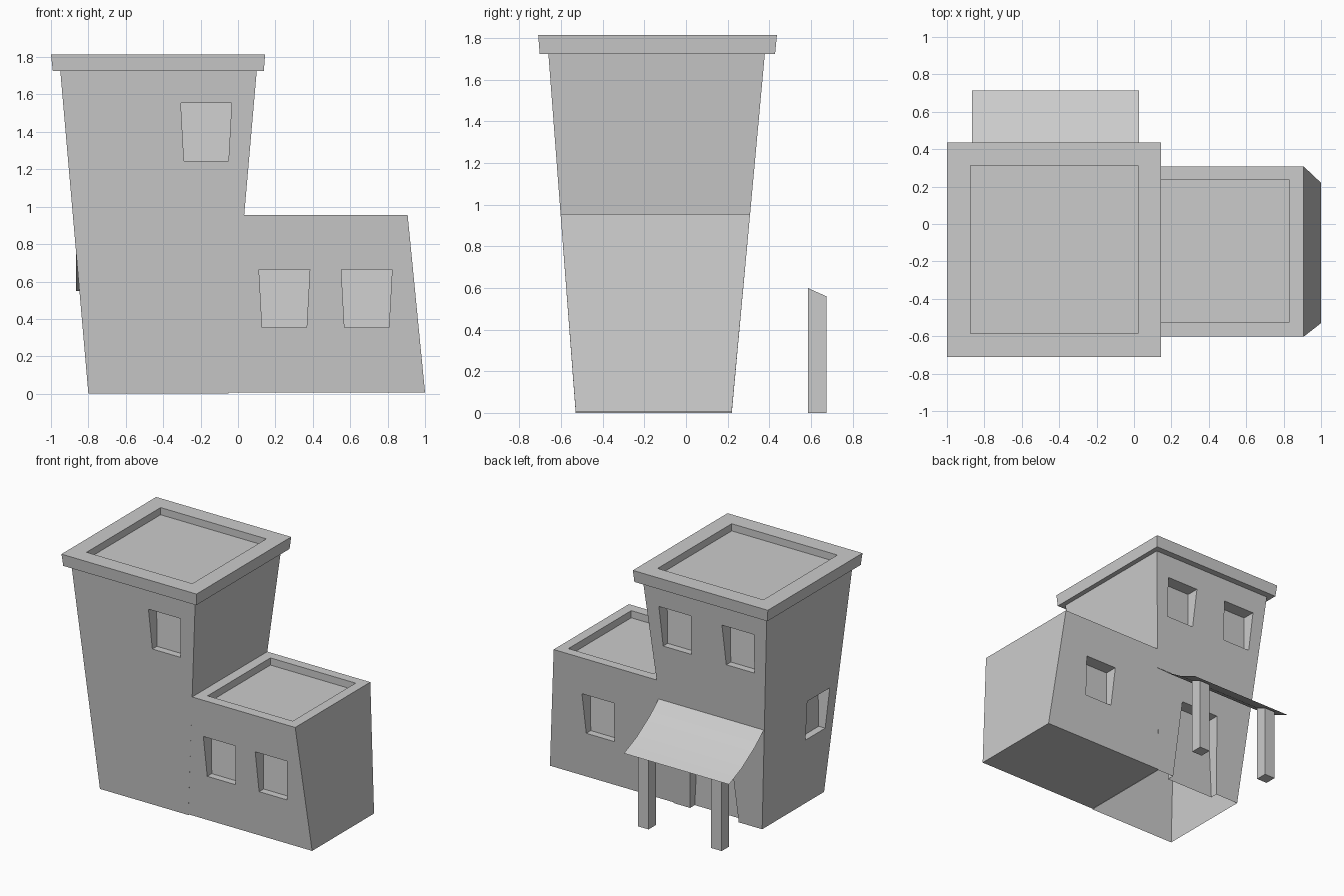
import bpy, bmesh

cube = bpy.data.objects.get("Cube")
if cube:
    bpy.data.objects.remove(cube, do_unlink=True)

# One flat plaster grey for everything
plaster = bpy.data.materials.new("plaster_grey")
plaster.use_nodes = True
GREY = (0.6, 0.6, 0.6, 1)
plaster.diffuse_color = GREY
plaster.node_tree.nodes["Principled BSDF"].inputs["Base Color"].default_value = GREY


def finish(name, bm):
    bmesh.ops.recalc_face_normals(bm, faces=bm.faces)
    mesh = bpy.data.meshes.new(name)
    bm.to_mesh(mesh)
    bm.free()
    mesh.materials.append(plaster)
    obj = bpy.data.objects.new(name, mesh)
    bpy.context.collection.objects.link(obj)
    return obj


def tapered_box(name, z0, low, z1, high):
    """Box between two rectangles, each (x0, x1, y0, y1)."""
    bm = bmesh.new()
    rings = []
    for z, (x0, x1, y0, y1) in ((z0, low), (z1, high)):
        corners = ((x0, y0), (x1, y0), (x1, y1), (x0, y1))
        rings.append([bm.verts.new((x, y, z)) for x, y in corners])
    bm.faces.new(rings[0])
    bm.faces.new(rings[1])
    for i in range(4):
        j = (i + 1) % 4
        bm.faces.new((rings[0][i], rings[0][j], rings[1][j], rings[1][i]))
    return finish(name, bm)


def cut(target, cutter):
    mod = target.modifiers.new("cut", "BOOLEAN")
    mod.operation = "DIFFERENCE"
    mod.solver = "EXACT"
    mod.object = cutter
    bpy.context.view_layer.objects.active = target
    bpy.ops.object.modifier_apply(modifier=mod.name)
    bpy.data.objects.remove(cutter, do_unlink=True)


# Leaning wall planes: position at a given height
WALLS = {
    "front": lambda z: -0.53 - 0.076 * z,
    "back": lambda z: 0.22 + 0.092 * z,
    "side": lambda z: -0.8 - 0.087 * z,
}


def opening(target, wall, centre, z0, z1, half_low, half_high, deep_low=0.055, deep_high=0.1):
    """Recess a tapered opening into one wall."""
    rects = []
    for z, half, deep in ((z0, half_low, deep_low), (z1, half_high, deep_high)):
        surface = WALLS[wall](z)
        inward = -1 if wall == "back" else 1
        a, b = sorted((surface + inward * deep, surface - inward * 0.2))
        span = (centre - half, centre + half)
        rects.append((a, b, *span) if wall == "side" else (*span, a, b))
    cut(target, tapered_box("cutter", z0, rects[0], z1, rects[1]))


def window(target, wall, centre, z0):
    opening(target, wall, centre, z0, z0 + 0.31, 0.119, 0.136)


def section(x0, x1, z):
    return (x0, x1, WALLS["front"](z), WALLS["back"](z))


# Tower, open underneath
TOP, EAVE = 1.815, 1.725
tower = tapered_box("tower", 0, section(-0.8, -0.05, 0),
                    EAVE, section(-0.95, 0.10, EAVE))
window(tower, "front", -0.17, 1.245)
for x in (-0.16, -0.695):
    window(tower, "back", x, 1.245)
window(tower, "side", -0.36, 0.52)
opening(tower, "back", -0.395, -0.1, 0.62, 0.213, 0.165, 0.05, 0.1)

bm = bmesh.new()
bm.from_mesh(tower.data)
floor = [f for f in bm.faces if f.calc_center_median().z < 0.001]
bmesh.ops.delete(bm, geom=floor, context="FACES_ONLY")
bm.to_mesh(tower.data)
bm.free()

# Flat cornice with sunken roof
cornice = tapered_box("cornice", EAVE, (-0.99, 0.138, -0.703, 0.428),
                      TOP, (-1.0, 0.145, -0.71, 0.437))
roof = (-0.875, 0.022, -0.585, 0.312)
cut(cornice, tapered_box("cutter", TOP - 0.055, roof, TOP + 0.1, roof))

# Low wing with sunken roof
WING = 0.955
wing = tapered_box("wing", 0.006, section(-0.05, 1.0, 0), WING, section(0.033, 0.907, WING))
for x in (0.248, 0.688):
    window(wing, "front", x, 0.355)
window(wing, "back", 0.55, 0.355)
terrace = (0.11, 0.832, -0.525, 0.236)
cut(wing, tapered_box("cutter", WING - 0.055, terrace, WING + 0.1, terrace))

# Sagging cloth awning over the door
bm = bmesh.new()
rows = []
for y, z in ((0.292, 0.808), (0.40, 0.718), (0.56, 0.617), (0.715, 0.55)):
    rows.append([bm.verts.new((x, y, z)) for x in (-0.866, 0.026)])
for a, b in zip(rows, rows[1:]):
    bm.faces.new((a[0], b[0], b[1], a[1]))
awning = finish("awning", bm)
for poly in awning.data.polygons:
    poly.use_smooth = True
if awning.data.polygons[0].normal.z < 0:
    awning.data.flip_normals()

# Awning posts with tops sloped to meet the cloth
for name, x in (("left_post", -0.155), ("right_post", -0.775)):
    foot = (x, x + 0.09, 0.585, 0.675)
    post = tapered_box(name, 0, foot, 0.6, foot)
    for v in post.data.vertices:
        if v.co.z > 0.5 and v.co.y > 0.63:
            v.co.z = 0.56
